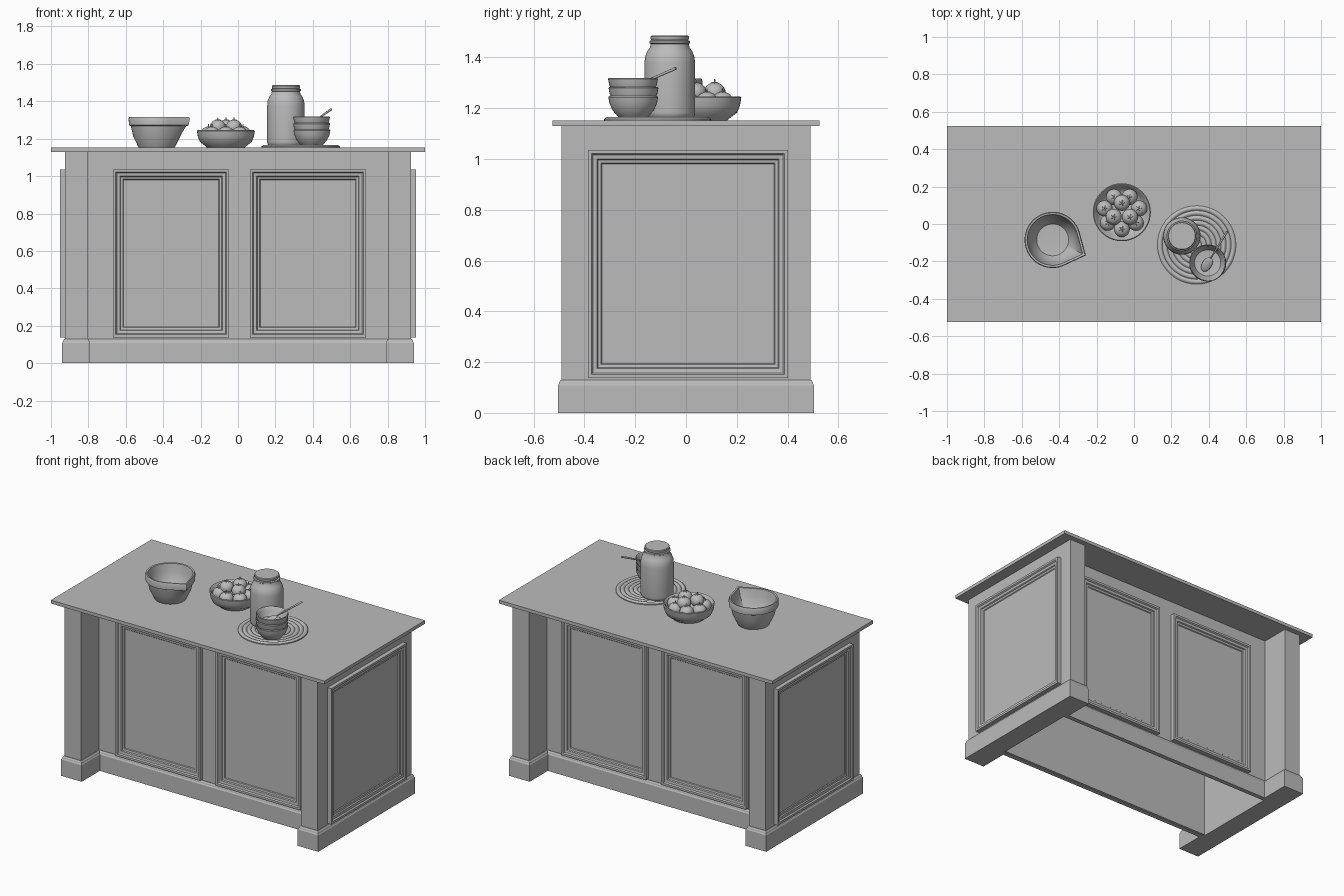
import bpy, bmesh, math
from mathutils import Vector, Matrix

cube = bpy.data.objects.get("Cube")
if cube:
    bpy.data.objects.remove(cube, do_unlink=True)

grey = bpy.data.materials.new("plain_grey")
grey.use_nodes = True
GREY = (0.5, 0.5, 0.5, 1)
grey.diffuse_color = GREY
grey.node_tree.nodes["Principled BSDF"].inputs["Base Color"].default_value = GREY
TOP = 1.152  # worktop surface height


def finish(name, bm, smooth=False, matrix=None):
    bmesh.ops.remove_doubles(bm, verts=bm.verts, dist=1e-5)
    bmesh.ops.recalc_face_normals(bm, faces=bm.faces)
    mesh = bpy.data.meshes.new(name)
    bm.to_mesh(mesh)
    bm.free()
    mesh.materials.append(grey)
    obj = bpy.data.objects.new(name, mesh)
    bpy.context.collection.objects.link(obj)
    if matrix:
        obj.matrix_world = matrix
    if smooth:
        bpy.ops.object.select_all(action="DESELECT")
        obj.select_set(True)
        bpy.context.view_layer.objects.active = obj
        bpy.ops.object.shade_smooth_by_angle(angle=math.radians(40))
    return obj


def box(name, x, y, z):
    bm = bmesh.new()
    size = [b - a for a, b in (x, y, z)]
    mid = [(a + b) / 2 for a, b in (x, y, z)]
    bmesh.ops.create_cube(bm, size=1, matrix=Matrix.Translation(mid) @ Matrix.Diagonal((*size, 1)))
    return finish(name, bm)


def skin(bm, rings, closed=False):
    """Bridge successive vertex rings with quads."""
    n = len(rings[0])
    pairs = list(zip(rings, rings[1:])) + ([(rings[-1], rings[0])] if closed else [])
    for low, high in pairs:
        for i in range(n):
            j = (i + 1) % n
            bm.faces.new((low[i], low[j], high[j], high[i]))


def sweep(name, outline, profile, closed=False, matrix=None):
    """Mitred moulding: profile of (inset, height) round a right-angled outline."""
    bm = bmesh.new()
    pts = [Vector(p) for p in outline]
    rings = []
    for inset, h in profile:
        ring = []
        for i, p in enumerate(pts):
            a = (p - pts[i - 1]).normalized()
            b = (pts[(i + 1) % len(pts)] - p).normalized()
            q = p + inset * (Vector((-a.y, a.x)) + Vector((-b.y, b.x)))
            ring.append(bm.verts.new((q.x, q.y, h)))
        rings.append(ring)
    skin(bm, rings, closed)
    if not closed:
        bm.faces.new(rings[-1])
    return finish(name, bm, matrix=matrix)


def lathe(name, profile, centre, segments=40, shape=None):
    """Turned form; shape(angle, height) scales the radius."""
    bm = bmesh.new()
    rings = []
    for r, z in profile:
        ring = []
        for i in range(segments):
            t = math.tau * i / segments
            k = r * (shape(t, z) if shape else 1)
            ring.append(bm.verts.new((k * math.cos(t), k * math.sin(t), z)))
        rings.append(ring)
    skin(bm, rings)
    bmesh.ops.dissolve_degenerate(bm, dist=1e-6, edges=bm.edges)
    return finish(name, bm, True, Matrix.Translation(centre))


# Cabinet: worktop, end posts and recessed long walls
box("worktop", (-1, 1), (-0.525, 0.525), (1.13, TOP))
for side, s in (("left", 1), ("right", -1)):
    box(side + "_end", sorted((s * 0.805, s * 0.925)), (-0.49, 0.49), (0, 1.13))
for side, s in (("back", 1), ("front", -1)):
    box(side + "_wall", (-0.805, 0.805), sorted((s * 0.28, s * 0.3)), (0.005, 1.13))

# Skirting follows the H-shaped plan
a, b, c, d = 0.94, 0.505, 0.79, 0.315
plan = [(-a, -b), (-c, -b), (-c, -d), (c, -d), (c, -b), (a, -b)]
plan += [(-x, -y) for x, y in plan]
sweep("skirting", plan, [(0.03, 0), (0, 0), (0, 0.108), (0.004, 0.114),
                         (0.006, 0.122), (0.012, 0.13), (0.03, 0.13)], closed=True)

# Framed panels on all four sides
FRAME = [(0, 0), (0, 0.028), (0.014, 0.028), (0.02, 0.02), (0.036, 0.018),
         (0.04, 0.011), (0.052, 0.009), (0.056, 0.004)]


def panel(name, right, middle, half_width):
    right, up = Vector(right), Vector((0, 0, 1))
    out = right.cross(up)
    m = Matrix((right, up, out)).transposed().to_4x4()
    m.translation = middle
    w, low, high = half_width, 0.138, 1.036
    sweep(name, [(-w, low), (w, low), (w, high), (-w, high)], FRAME, matrix=m)


for s, word in ((1, "left"), (-1, "right")):
    panel(word + "_end_panel", (0, s, 0), (s * 0.925, 0.008, 0), 0.394)
    panel("front_panel_" + word, (1, 0, 0), (s * 0.366 + 0.008, -0.3, 0), 0.31)
    panel("back_panel_" + word, (-1, 0, 0), (s * 0.366 + 0.008, 0.3, 0), 0.31)


# Mixing bowl with a pointed pouring lip
def lip(t, z):
    off = abs((t + math.radians(25) + math.pi) % math.tau - math.pi)
    reach = math.radians(40)
    k = math.cos(0) / math.cos(reach - off) if off < reach else 1
    return 1 + (k - 1) * min(1, max(0, (z - 0.03) / 0.1))


lathe("mixing_bowl", [(0, 0), (0.095, 0), (0.1, 0.008), (0.125, 0.06), (0.138, 0.115),
                      (0.148, 0.12), (0.15, 0.155), (0.146, 0.165), (0.136, 0.163),
                      (0.128, 0.115), (0.112, 0.06), (0.085, 0.02), (0, 0.015)],
      (-0.435, -0.085, TOP), 72, lip)

# Shallow bowl of tomatoes
bowl_at = Vector((-0.065, 0.063, TOP))
lathe("fruit_bowl", [(0, 0), (0.1, 0), (0.108, 0.008), (0.138, 0.03), (0.15, 0.06),
                     (0.155, 0.09), (0.15, 0.094), (0.142, 0.088), (0.13, 0.045),
                     (0.1, 0.022), (0, 0.018)], bowl_at)


def tomato(name, offset):
    r = 0.043
    at = bowl_at + Vector(offset)
    lathe(name, [(r * math.sin(math.pi * i / 12), -r * 0.92 * math.cos(math.pi * i / 12))
                 for i in range(13)], at, 20)
    top = at + Vector((0, 0, r * 0.9))
    lathe(name + "_calyx", [(0, -0.006), (0.02, -0.005), (0.012, 0.002), (0.003, 0.003),
                            (0.002, 0.014), (0, 0.014)], top, 20,
          lambda t, z: 0.65 + 0.35 * math.cos(5 * t) if z < 0.003 else 1)


for i in range(7):
    t = math.tau * (i + 0.25) / 7
    tomato(f"tomato_{i + 1}", (0.095 * math.cos(t), 0.09 * math.sin(t), 0.073))
for i in range(3):
    t = math.tau * i / 3 + math.pi / 2
    tomato(f"top_tomato_{i + 1}", (0.05 * math.cos(t), 0.05 * math.sin(t), 0.11))

# Woven round mat with concentric cords
R, cords, steps = 0.21, 8, 6
weave = [(R * (1 - i / (cords * steps)), 0.006 + 0.008 * abs(math.sin(math.pi * i / steps)))
         for i in range(cords * steps + 1)]
lathe("woven_mat", [(0, 0), (R, 0)] + weave, (0.335, -0.112, TOP), 48)

# Lidded jar
MAT_TOP = TOP + 0.011
lathe("jar", [(0, 0), (0.09, 0), (0.098, 0.008), (0.1, 0.02), (0.1, 0.215), (0.097, 0.24),
              (0.088, 0.262), (0.078, 0.276), (0.075, 0.29), (0.08, 0.293), (0.08, 0.302),
              (0.072, 0.305), (0.075, 0.309), (0.075, 0.32), (0.071, 0.324), (0, 0.324)],
      (0.256, -0.064, MAT_TOP), 48)

# Stack of three small bowls
CUP = [(0, 0), (0.055, 0), (0.062, 0.006), (0.082, 0.03), (0.094, 0.058), (0.098, 0.08),
       (0.095, 0.085), (0.09, 0.08), (0.085, 0.058), (0.07, 0.03), (0, 0.022)]
for i in range(3):
    lathe(f"small_bowl_{i + 1}", CUP, (0.394, -0.208, MAT_TOP + i * 0.036), 36,
          lambda t, z, i=i: 1 + 0.015 * math.cos(3 * t + 2 * i) * z / 0.08)

# Spoon resting in the top bowl
start, end = Vector((0.4, -0.2, 1.288)), Vector((0.498, -0.04, 1.357))
axis = (end - start).normalized()
turn = axis.to_track_quat("X", "Z").to_matrix().to_4x4()
bm = bmesh.new()
bmesh.ops.create_uvsphere(bm, u_segments=20, v_segments=10, radius=1,
                          matrix=Matrix.Diagonal((0.045, 0.026, 0.009, 1)))
finish("spoon_head", bm, True, Matrix.Translation(start - axis * 0.02) @ turn)
bm = bmesh.new()
bmesh.ops.create_cone(bm, cap_ends=True, segments=12, radius1=0.004, radius2=0.006,
                      depth=(end - start).length, matrix=Matrix.Rotation(math.pi / 2, 4, "Y"))
finish("spoon_handle", bm, True, Matrix.Translation((start + end) / 2) @ turn)
